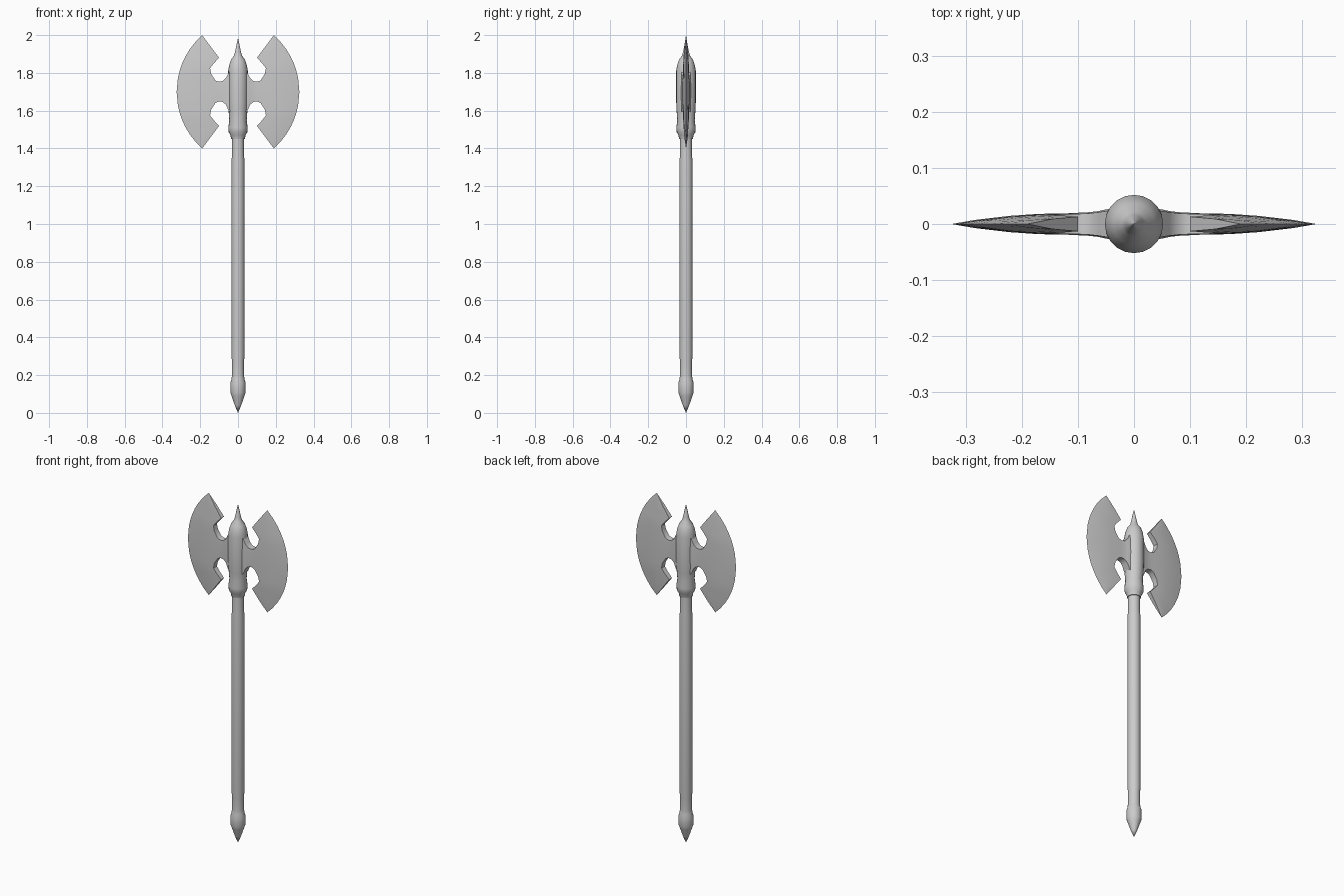
import bpy, bmesh, math

if "Cube" in bpy.data.objects:
    bpy.data.objects.remove(bpy.data.objects["Cube"])


def finish(name, bm, angle):
    bmesh.ops.remove_doubles(bm, verts=bm.verts, dist=1e-5)
    bmesh.ops.recalc_face_normals(bm, faces=bm.faces)
    mesh = bpy.data.meshes.new(name)
    bm.to_mesh(mesh)
    bm.free()
    obj = bpy.data.objects.new(name, mesh)
    bpy.context.collection.objects.link(obj)
    bpy.ops.object.select_all(action='DESELECT')
    bpy.context.view_layer.objects.active = obj
    obj.select_set(True)
    bpy.ops.object.shade_smooth_by_angle(angle=math.radians(angle))
    return obj


def lathe(name, profile, sides=20):
    bm = bmesh.new()
    vs = [bm.verts.new((r, 0, z)) for r, z in profile]
    es = [bm.edges.new(p) for p in zip(vs, vs[1:])]
    bmesh.ops.spin(bm, geom=vs + es, cent=(0, 0, 0), axis=(0, 0, 1),
                   angle=math.tau, steps=sides, use_duplicate=False)
    return finish(name, bm, 40)


def add_face(bm, pts):
    unique = list(dict.fromkeys(tuple(round(c, 6) for c in p) for p in pts))
    if len(unique) > 2:
        bm.faces.new([bm.verts.new(p) for p in unique])


def slab(bm, rows, rim):
    """Two mirrored sheets from rows of (x, z, half thickness), plus rim walls."""
    for a, b in zip(rows, rows[1:]):
        for i in range(len(a) - 1):
            quad = (a[i], a[i + 1], b[i + 1], b[i])
            for s in (1, -1):
                add_face(bm, [(x, s * h, z) for x, z, h in quad[::s]])
    for line in rim:
        for p, q in zip(line, line[1:]):
            add_face(bm, [(p[0], p[2], p[1]), (q[0], q[2], q[1]),
                          (q[0], -q[2], q[1]), (p[0], -p[2], p[1])])


# Shaft with pointed pommel
lathe("shaft", [(0, 0), (.017, .04), (.034, .09), (.039, .105), (.040, .16),
                (.034, .18), (.032, .20), (.032, .27), (.034, .30),
                (.034, 1.34), (.032, 1.36), (.031, 1.47), (0, 1.47)])

# Socket with top spike
lathe("socket_and_spike", [(0, 1.45), (.036, 1.45), (.040, 1.47), (.049, 1.485),
                           (.051, 1.51), (.046, 1.55), (.050, 1.60), (.052, 1.65),
                           (.052, 1.81), (.047, 1.84), (.037, 1.87), (.022, 1.89),
                           (.016, 1.91), (.008, 1.95), (.001, 1.98), (0, 1.98)])

# Blade: inner contour (x, z offset from blade centre, half thickness, arc fraction)
MID, R, CX, HALF = 1.70, .40, -.075, math.asin(.3 / .4)
upper = [(.19, .30, 0, 1), (.145, .24, .009, .85), (.10, .18, .013, .70),
         (.127, .152, .015, .57), (.148, .125, .016, .45), (.142, .095, .017, .35),
         (.12, .06, .018, .22)]
inner = upper + [(.12, 0, .019, 0)] + [(x, -z, h, -t) for x, z, h, t in upper[::-1]]
bm = bmesh.new()
rows = []
for x, z, h, t in inner:
    ox, oz = CX + R * math.cos(t * HALF), R * math.sin(t * HALF)
    rows.append([(x + (ox - x) * f, MID + z + (oz - z) * f, h * k)
                 for f, k in ((0, 1), (.25, .95), (.5, .76), (.8, .38), (1, 0))])
n = len(upper)
back = [r[0] for r in rows]
slab(bm, rows, [back[:n], back[n + 1:]])

# Neck joining the blade to the socket
neck = [[(x, MID + zt, h), (x, MID, hm), (x, MID + zb, h)]
        for x, zt, zb, h, hm in ((.12, .06, -.06, .018, .019),
                                 (.10, .053, -.051, .018, .020),
                                 (.08, .057, -.054, .019, .021),
                                 (.063, .074, -.07, .021, .023),
                                 (.05, .10, -.10, .023, .026),
                                 (.03, .12, -.12, .023, .028))]
slab(bm, neck, [[r[0] for r in neck], [r[-1] for r in neck]])
blades = finish("axe_blades", bm, 40)
blades.modifiers.new("mirror", 'MIRROR').use_mirror_merge = False
